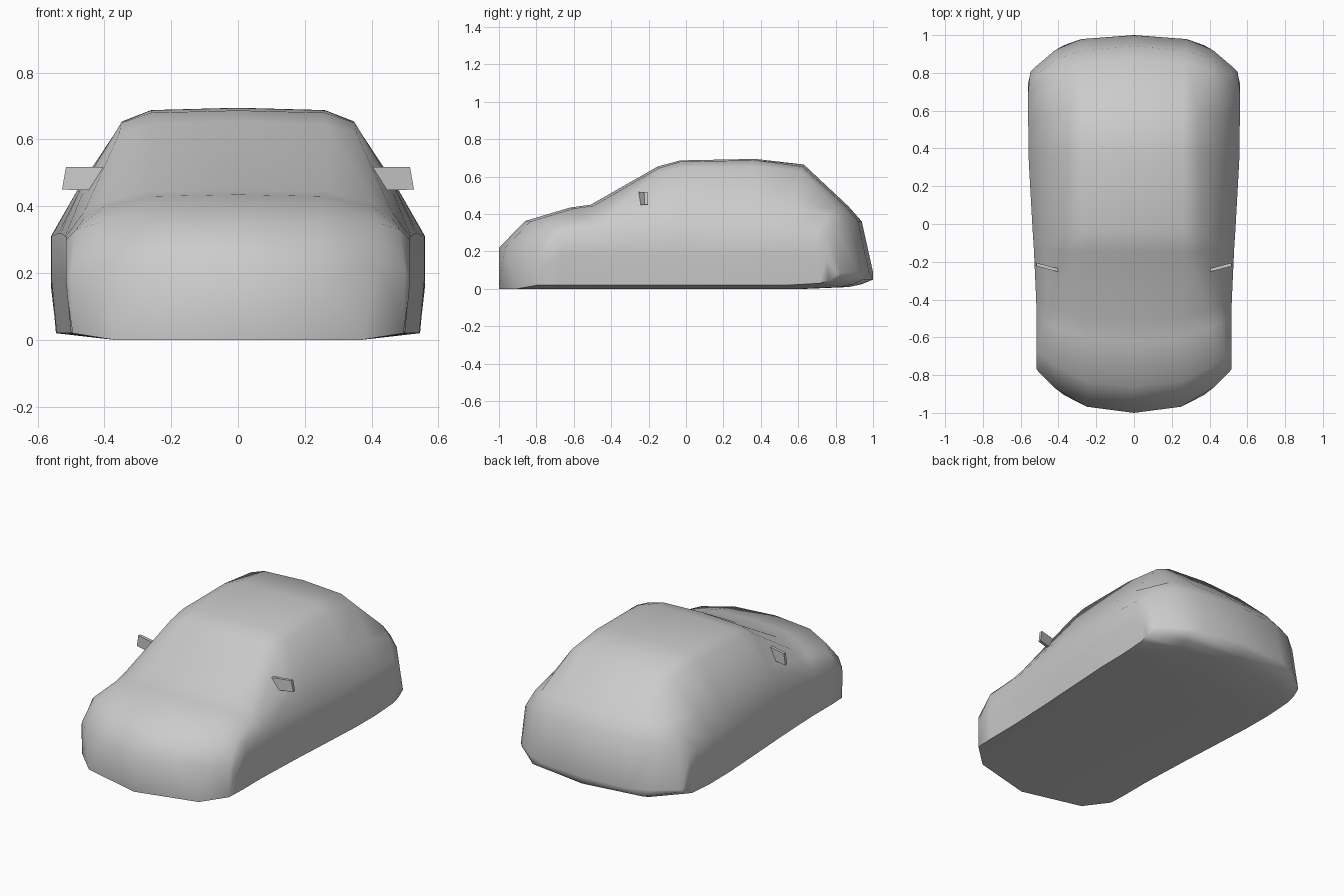
import bpy, bmesh, math

if "Cube" in bpy.data.objects:
    bpy.data.objects.remove(bpy.data.objects["Cube"])

# Body cross-sections: y, floor z, then half outline from sill up to roof centre
# (side low, side high, shoulder, roof edge, roof mid as x, z) and centre height
SECTIONS = [
    (-1.00, 0.00, (.51, .12), (.515, .18), (.50, .21), (.42, .22), (.25, .22), .22),
    (-0.86, 0.00, (.515, .18), (.515, .30), (.485, .33), (.42, .35), (.25, .36), .363),
    (-0.62, 0.00, (.515, .18), (.515, .31), (.46, .365), (.40, .40), (.25, .43), .435),
    (-0.51, 0.00, (.518, .18), (.518, .31), (.46, .385), (.405, .415), (.27, .445), .45),
    (-0.15, 0.00, (.53, .18), (.53, .32), (.465, .44), (.355, .62), (.26, .645), .655),
    (-0.03, 0.00, (.537, .18), (.537, .32), (.475, .445), (.35, .65), (.26, .68), .687),
    (0.37, 0.00, (.558, .18), (.558, .31), (.48, .45), (.345, .655), (.26, .688), .695),
    (0.63, 0.00, (.56, .18), (.56, .31), (.48, .45), (.34, .63), (.26, .655), .665),
    (0.87, 0.01, (.56, .18), (.56, .30), (.48, .40), (.41, .43), (.27, .44), .44),
    (0.94, 0.025, (.56, .16), (.555, .28), (.51, .33), (.42, .355), (.28, .36), .36),
    (1.00, 0.05, (.545, .075), (.55, .08), (.53, .085), (.42, .09), (.28, .09), .09),
]


def bowed_y(x, y):
    """Curve the nose and tail in plan."""
    if y < -0.1:
        return y + 0.23 * (-0.1 - y) / 0.9 * (x / 0.515) ** 2.7
    if y > 0.3:
        return y - 0.21 * (y - 0.3) / 0.7 * (x / 0.56) ** 3.3
    return y


def finish(bm, name, angle, mirror=True):
    bmesh.ops.recalc_face_normals(bm, faces=bm.faces)
    mesh = bpy.data.meshes.new(name)
    bm.to_mesh(mesh)
    bm.free()
    obj = bpy.data.objects.new(name, mesh)
    bpy.context.collection.objects.link(obj)
    if mirror:
        mod = obj.modifiers.new("Mirror", 'MIRROR')
        mod.use_clip = True
    bpy.ops.object.select_all(action='DESELECT')
    obj.select_set(True)
    bpy.context.view_layer.objects.active = obj
    bpy.ops.object.shade_smooth_by_angle(angle=math.radians(angle))
    return obj


# Body shell: half loft with closed floor, nose and tail
bm = bmesh.new()
rings = []
for y, zb, low, high, shoulder, edge, mid, zt in SECTIONS:
    outline = [(0, zb), (.37, zb), (low[0] - .015, zb + .02),
               low, high, shoulder, edge, mid, (0, zt)]
    rings.append([bm.verts.new((x, bowed_y(x, y), z)) for x, z in outline])
for a, b in zip(rings, rings[1:]):
    for i in range(len(a) - 1):
        bm.faces.new((a[i], a[i + 1], b[i + 1], b[i]))
for ring in (rings[0], rings[-1]):
    for i in range(3):
        bm.faces.new((ring[i], ring[i + 1], ring[7 - i], ring[8 - i]))
    bm.faces.new((ring[3], ring[4], ring[5]))
finish(bm, "car_body", 65)

# Wing mirrors: thin tapered slabs angled backwards
bm = bmesh.new()
outline = [(.39, .447), (.527, .45), (.515, .518), (.37, .518)]
slab = []
for offset in (-0.009, 0.009):
    slab.append([bm.verts.new((x, -0.25 + (x - .38) * 0.26 + offset, z)) for x, z in outline])
bm.faces.new(slab[0])
bm.faces.new(slab[1])
for i in range(4):
    j = (i + 1) % 4
    bm.faces.new((slab[0][i], slab[0][j], slab[1][j], slab[1][i]))
finish(bm, "wing_mirrors", 40)
